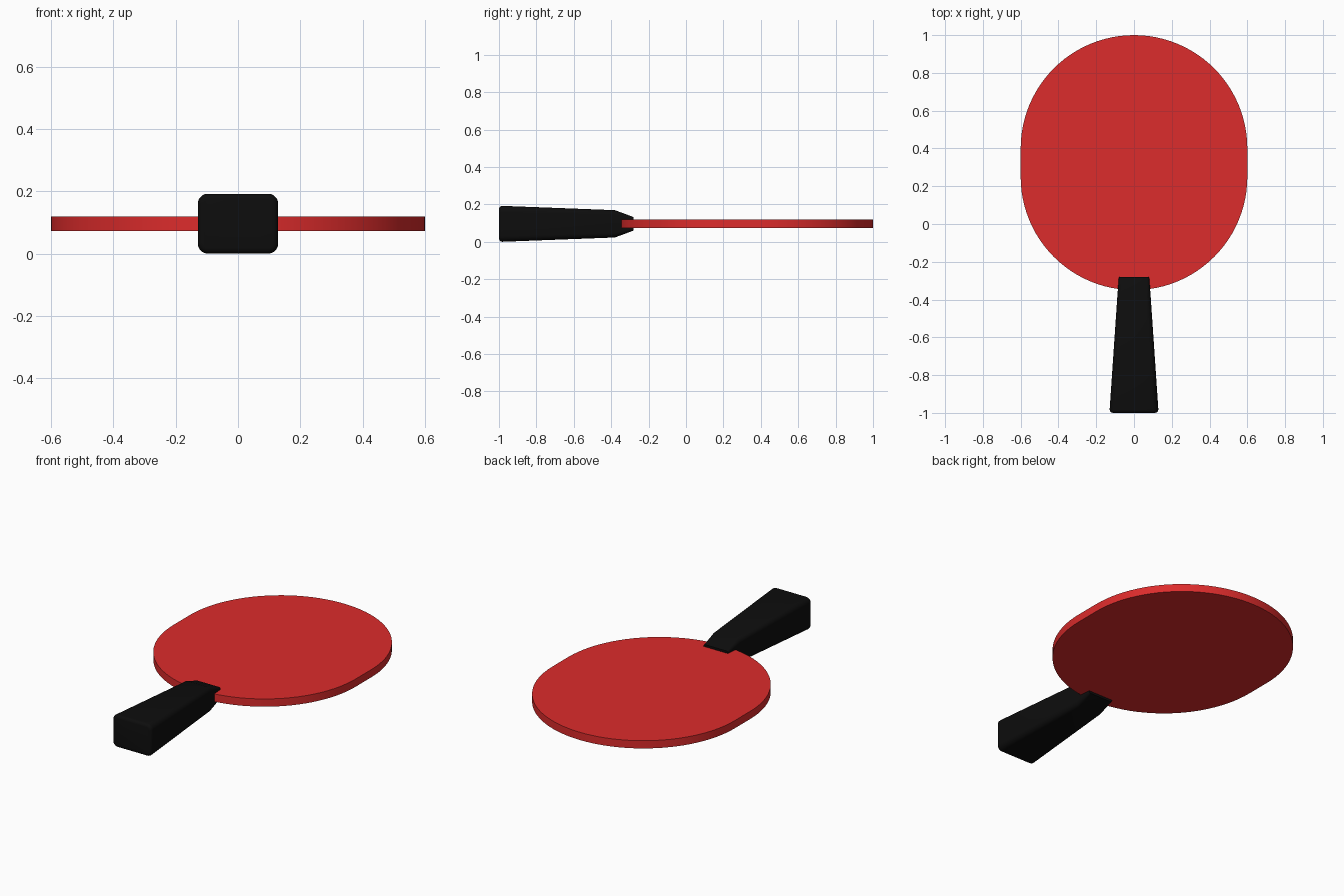
import bpy, bmesh
from math import sin, cos, pi

if "Cube" in bpy.data.objects:
    bpy.data.objects.remove(bpy.data.objects["Cube"])

ZC = 0.096  # mid-plane of the paddle


def material(name, rgb):
    m = bpy.data.materials.new(name)
    m.diffuse_color = (*rgb, 1)
    m.use_nodes = True
    m.node_tree.nodes["Principled BSDF"].inputs["Base Color"].default_value = m.diffuse_color
    return m


def loft(name, rings, mat):
    """Skin a list of equal-length closed rings and cap both ends."""
    bm = bmesh.new()
    loops = [[bm.verts.new(p) for p in ring] for ring in rings]
    n = len(loops[0])
    for a, b in zip(loops, loops[1:]):
        for i in range(n):
            j = (i + 1) % n
            bm.faces.new((a[i], a[j], b[j], b[i]))
    bm.faces.new(loops[0])
    bm.faces.new(loops[-1])
    bmesh.ops.recalc_face_normals(bm, faces=bm.faces)
    me = bpy.data.meshes.new(name)
    bm.to_mesh(me)
    bm.free()
    me.materials.append(mat)
    ob = bpy.data.objects.new(name, me)
    bpy.context.collection.objects.link(ob)
    bpy.ops.object.select_all(action='DESELECT')
    ob.select_set(True)
    bpy.context.view_layer.objects.active = ob
    bpy.ops.object.shade_smooth_by_angle(angle=0.45)
    return ob


def blade_ring(z, r=0.6, steps=48):
    # two half circles joined by short straight sides
    pts = []
    for start, cy in ((0, 0.4), (pi, 0.25)):
        for i in range(steps + 1):
            a = start + pi * i / steps
            pts.append((r * cos(a), cy + r * sin(a), z))
    return pts


def handle_ring(y, hw, hh, r, steps=5):
    # rounded rectangle across the handle
    pts = []
    for k, (sx, sz) in enumerate(((1, 1), (-1, 1), (-1, -1), (1, -1))):
        for i in range(steps + 1):
            a = pi / 2 * (k + i / steps)
            pts.append((sx * (hw - r) + r * cos(a), y,
                        ZC + sz * (hh - r) + r * sin(a)))
    return pts


red = material("red_rubber", (0.72, 0.025, 0.025))
black = material("black_grip", (0.004, 0.004, 0.004))

# Blade
loft("blade", [blade_ring(ZC - 0.023), blade_ring(ZC + 0.023)], red)

# Handle: rounded butt, tapered grip, wedge onto the blade
butt = []
for i in range(5):
    a = pi / 2 * i / 4
    inset = 0.018 * (1 - sin(a))
    butt.append((-1 + 0.018 * (1 - cos(a)), 0.129 - inset, 0.096 - inset, 0.032 - inset))
sections = butt + [(-0.38, 0.088, 0.073, 0.024), (-0.28, 0.08, 0.036, 0.012)]
loft("handle", [handle_ring(*s) for s in sections], black)
